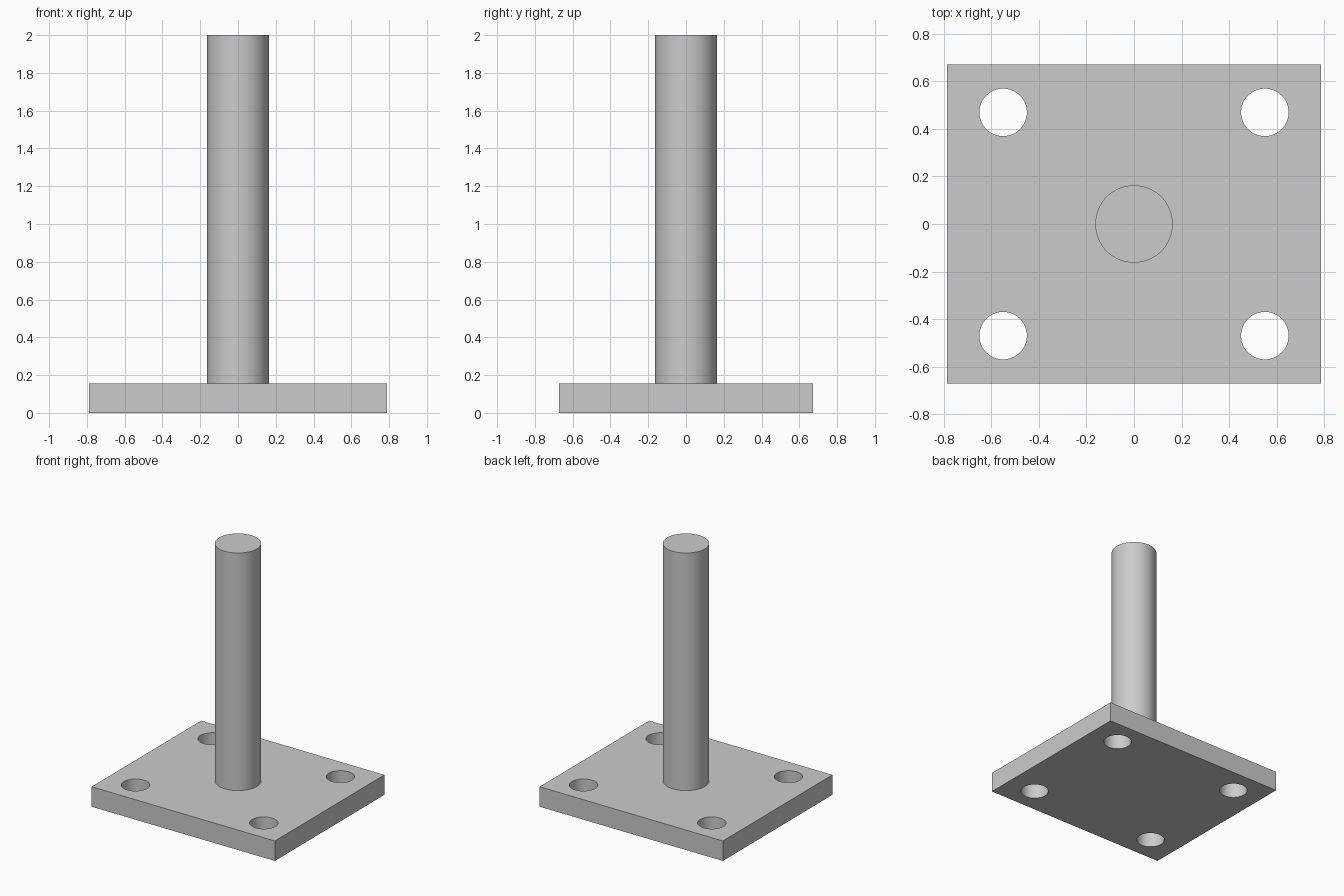
import bpy
import math

default = bpy.data.objects.get("Cube")
if default:
    bpy.data.objects.remove(default, do_unlink=True)

WIDTH, DEPTH, THICK = 1.575, 1.344, 0.155
HEIGHT, POST_R = 2.0, 0.163
HOLE_X, HOLE_Y, HOLE_R = 0.551, 0.47, 0.1

# Single grey finish
grey = bpy.data.materials.new("grey metal")
grey.use_nodes = True
colour = (0.6, 0.6, 0.6, 1)
grey.diffuse_color = colour
grey.node_tree.nodes["Principled BSDF"].inputs["Base Color"].default_value = colour


def cylinder(name, x, y, bottom, top, radius, sides=64):
    bpy.ops.mesh.primitive_cylinder_add(
        vertices=sides, radius=radius, depth=top - bottom,
        location=(x, y, (bottom + top) / 2))
    obj = bpy.context.object
    obj.name = name
    return obj


def activate(obj):
    bpy.ops.object.select_all(action='DESELECT')
    obj.select_set(True)
    bpy.context.view_layer.objects.active = obj


# Base plate
bpy.ops.mesh.primitive_cube_add(size=1, location=(0, 0, THICK / 2))
plate = bpy.context.object
plate.name = "base_plate"
plate.scale = (WIDTH, DEPTH, THICK)
bpy.ops.object.transform_apply(location=False, rotation=False, scale=True)
plate.data.materials.append(grey)

# Four bolt holes drilled through the corners
for sx in (-1, 1):
    for sy in (-1, 1):
        cutter = cylinder("hole_cutter", sx * HOLE_X, sy * HOLE_Y,
                          -THICK, 2 * THICK, HOLE_R)
        cutter.hide_render = True
        activate(plate)
        mod = plate.modifiers.new("bolt_hole", 'BOOLEAN')
        mod.operation = 'DIFFERENCE'
        mod.solver = 'EXACT'
        mod.object = cutter
        bpy.ops.object.modifier_apply(modifier=mod.name)
        bpy.data.objects.remove(cutter, do_unlink=True)

# Round post, seated in the plate
post = cylinder("post", 0, 0, THICK / 2, HEIGHT, POST_R)
post.data.materials.append(grey)

# Smooth round walls, crisp edges
for obj in (plate, post):
    activate(obj)
    bpy.ops.object.shade_smooth_by_angle(angle=math.radians(30))
